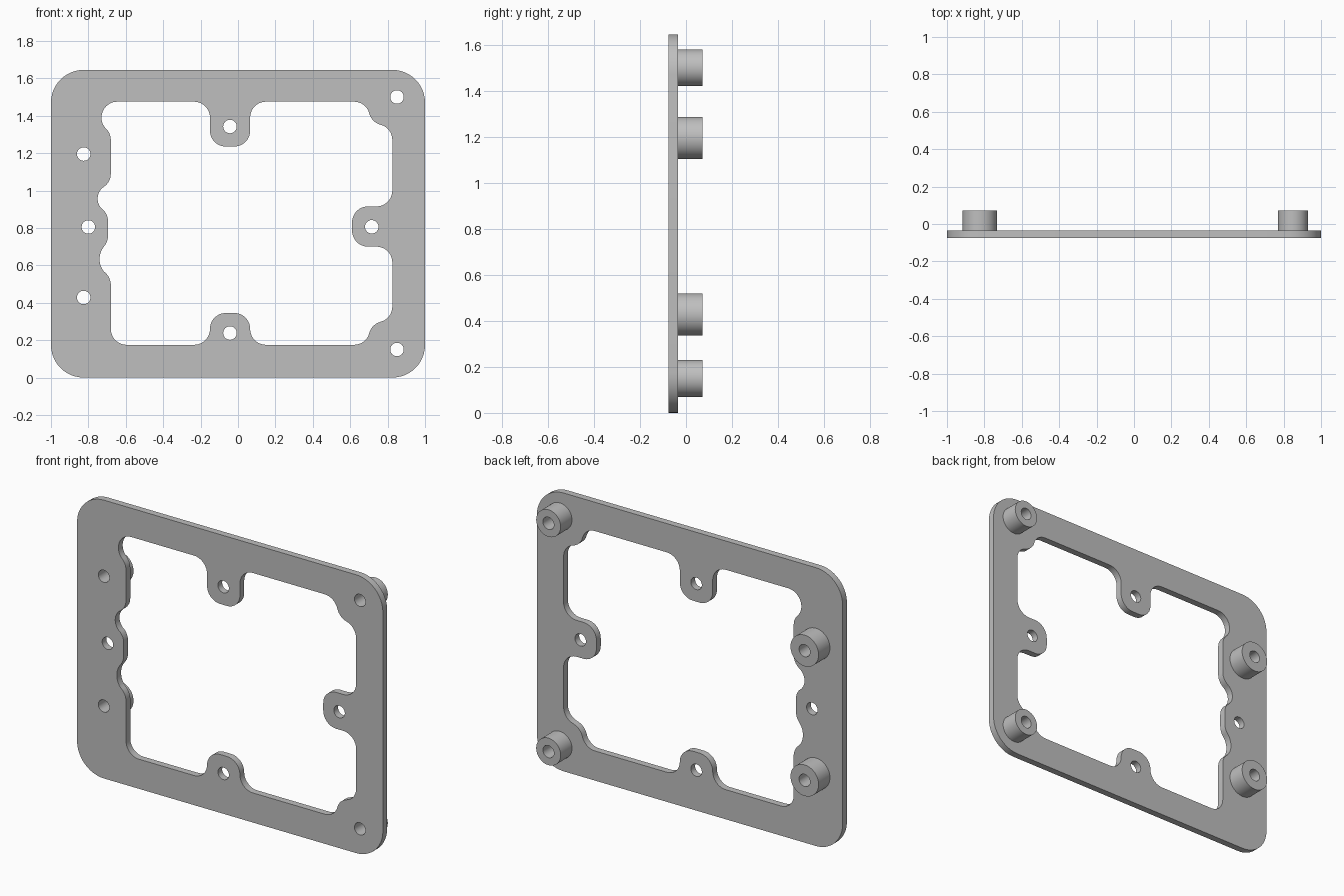
import bpy
import math
from mathutils import Vector

if "Cube" in bpy.data.objects:
    bpy.data.objects.remove(bpy.data.objects["Cube"])

grey = bpy.data.materials.new("plain grey")
grey.diffuse_color = (0.52, 0.52, 0.52, 1)
grey.use_nodes = True
grey.node_tree.nodes["Principled BSDF"].inputs["Base Color"].default_value = grey.diffuse_color

Q = 0.414    # bulge of a quarter-circle arc
HOLE = 0.036
FRONT, PLATE_BACK, BOSS_BACK = -0.075, -0.035, 0.071


def trace(path):
    """Closed outline from (x, z, bulge); bulge shapes the arc to the next point."""
    out = []
    for i, (x, z, b) in enumerate(path):
        p, q = Vector((x, z)), Vector(path[(i + 1) % len(path)][:2])
        out.append(p)
        if b == 0:
            continue
        d = q - p
        centre = (p + q) / 2 + Vector((-d.y, d.x)) * (1 - b * b) / (4 * b)
        sweep = 4 * math.atan(b)
        start = math.atan2(p.y - centre.y, p.x - centre.x)
        r = (p - centre).length
        n = max(4, round(abs(sweep) / math.radians(7.5)))
        for k in range(1, n):
            a = start + sweep * k / n
            out.append(centre + Vector((math.cos(a), math.sin(a))) * r)
    return out


def circle(x, z, r, n=48):
    return [Vector((x + r * math.cos(2 * math.pi * k / n),
                    z + r * math.sin(2 * math.pi * k / n))) for k in range(n)]


def extrude(name, loops, y0, y1):
    """Solid with holes: the first loop is the outside, the rest are cut out."""
    cu = bpy.data.curves.new(name + "_profile", 'CURVE')
    cu.dimensions = '2D'
    cu.fill_mode = 'BOTH'
    cu.extrude = (y1 - y0) / 2
    for loop in loops:
        sp = cu.splines.new('POLY')
        sp.points.add(len(loop) - 1)
        for pt, v in zip(sp.points, loop):
            pt.co = (v.x, v.y, 0, 1)
        sp.use_cyclic_u = True
    ob = bpy.data.objects.new(name, cu)
    bpy.context.collection.objects.link(ob)
    ob.rotation_euler.x = math.pi / 2
    ob.location.y = (y0 + y1) / 2
    bpy.ops.object.select_all(action='DESELECT')
    ob.select_set(True)
    bpy.context.view_layer.objects.active = ob
    bpy.ops.object.convert(target='MESH')
    ob = bpy.context.object
    bpy.ops.object.mode_set(mode='EDIT')
    bpy.ops.mesh.select_all(action='SELECT')
    bpy.ops.mesh.remove_doubles(threshold=0.0002)
    bpy.ops.mesh.normals_make_consistent(inside=False)
    bpy.ops.object.mode_set(mode='OBJECT')
    ob.data.materials.clear()
    ob.data.materials.append(grey)
    bpy.ops.object.shade_smooth_by_angle(angle=math.radians(30))
    return ob


# Rounded outer edge
R, H = 0.175, 1.645
outer = [(-1, R, Q), (-1 + R, 0, 0), (1 - R, 0, Q), (1, R, 0),
         (1, H - R, Q), (1 - R, H, 0), (-1 + R, H, Q), (-1, H - R, 0)]

# Opening: wavy left side, then lower, right and upper sides with their tabs
left = [(-.645, 1.475, .668), (-.705, 1.33, -.2), (-.68, 1.27, 0),
        (-.68, 1.09, -.25), (-.717, 1.02, .53), (-.717, .893, -.19),
        (-.695, .835, 0), (-.695, .76, -.19), (-.717, .70, .35),
        (-.717, .567, -.22), (-.68, .50, 0), (-.68, .26, Q), (-.595, .175, 0)]
lower = [(-.235, .175, Q), (-.15, .26, -Q), (-.065, .345, 0),
         (-.02, .345, -Q), (.065, .26, Q), (.15, .175, 0)]
notch_low = [(.62, .175, .34), (.702, .238, -.268), (.762, .298, .34), (.825, .38, 0)]
right = [(.825, .615, Q), (.74, .70, 0), (.695, .70, -Q), (.61, .785, 0),
         (.61, .83, -Q), (.695, .915, 0), (.74, .915, Q), (.825, 1.0, 0)]
notch_high = [(.825, 1.27, .34), (.762, 1.352, -.268), (.702, 1.412, .34), (.62, 1.475, 0)]
upper = [(.15, 1.475, Q), (.065, 1.39, 0), (.065, 1.32, -Q), (-.02, 1.235, 0),
         (-.065, 1.235, -Q), (-.15, 1.32, 0), (-.15, 1.39, Q), (-.235, 1.475, 0)]
opening = left + lower + notch_low + right + notch_high + upper

# Frame plate with screw holes
bosses = [("upper_right_boss", .85, 1.5, .08), ("lower_right_boss", .85, .15, .08),
          ("upper_left_boss", -.825, 1.195, .092), ("lower_left_boss", -.825, .428, .092)]
tab_holes = [(-.8, .805), (-.043, 1.342), (-.043, .238), (.715, .806)]
holes = [(x, z) for _, x, z, _ in bosses] + tab_holes
extrude("frame_plate", [trace(outer), trace(opening)] + [circle(x, z, HOLE) for x, z in holes],
        FRONT, PLATE_BACK)

# Hollow bosses on the back
for name, x, z, r in bosses:
    extrude(name, [circle(x, z, r), circle(x, z, HOLE)], PLATE_BACK, BOSS_BACK)
